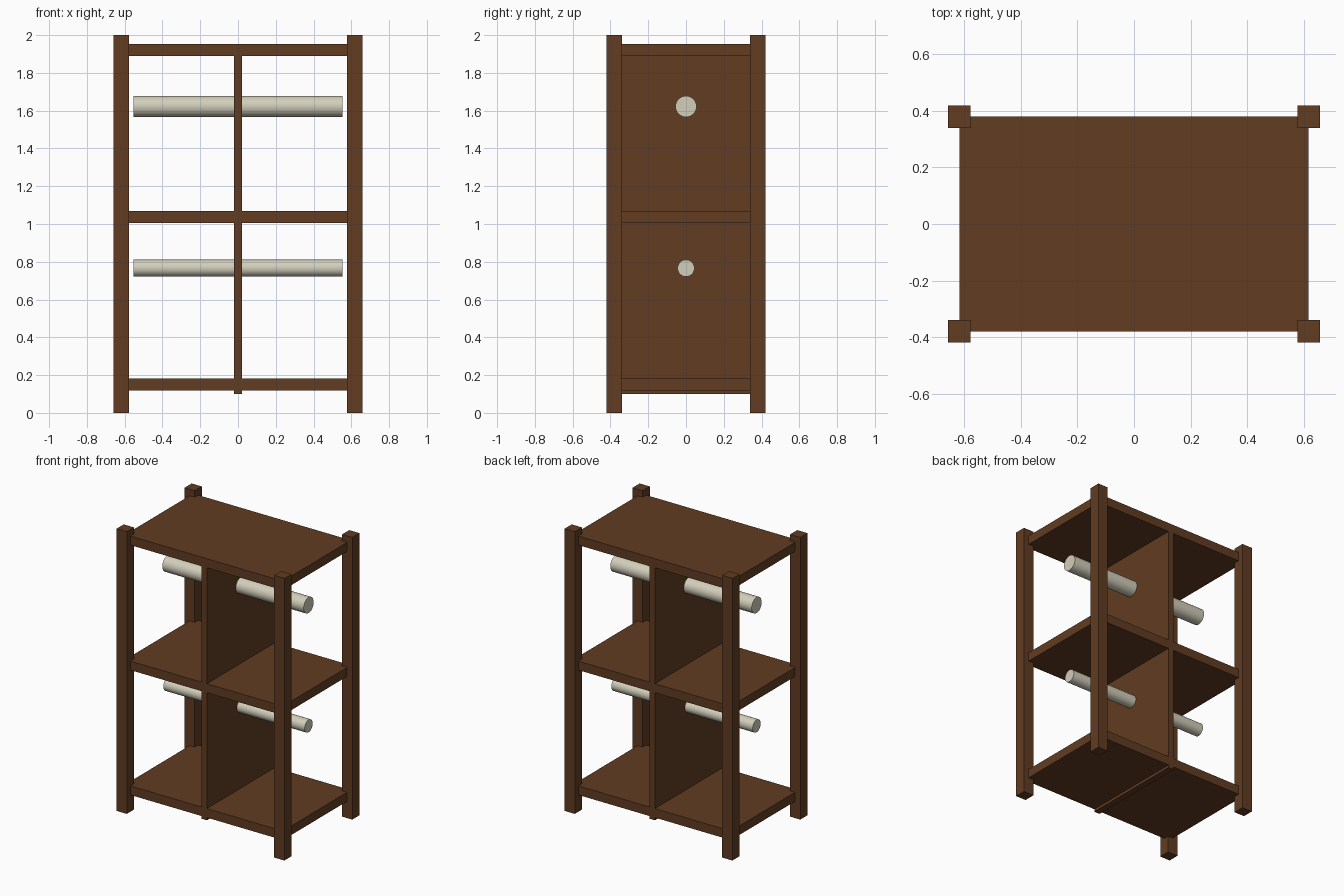
import bpy
from math import radians

cube = bpy.data.objects.get("Cube")
if cube:
    bpy.data.objects.remove(cube, do_unlink=True)


def material(name, colour):
    mat = bpy.data.materials.new(name)
    mat.use_nodes = True
    mat.diffuse_color = colour
    mat.node_tree.nodes["Principled BSDF"].inputs["Base Color"].default_value = colour
    return mat


wood = material("brown wood", (0.12, 0.045, 0.016, 1))
cream = material("cream rod", (0.65, 0.62, 0.50, 1))


def box(name, centre, size):
    bpy.ops.mesh.primitive_cube_add(size=1, location=centre)
    obj = bpy.context.object
    obj.name = name
    obj.scale = size
    bpy.ops.object.transform_apply(location=False, rotation=False, scale=True)
    obj.data.materials.append(wood)


def rod(name, height, radius):
    bpy.ops.mesh.primitive_cylinder_add(
        vertices=32, radius=radius, depth=1.108,
        location=(0, 0, height), rotation=(0, radians(90), 0))
    obj = bpy.context.object
    obj.name = name
    obj.data.materials.append(cream)
    bpy.ops.object.shade_smooth_by_angle(angle=radians(30))


# Corner posts
for side, x in (("left", 1), ("right", -1)):
    for end, y in (("front", -1), ("back", 1)):
        box(f"{end}_{side}_post", (x * 0.618, y * 0.38, 1), (0.08, 0.08, 2))

# Shelves
for name, z in (("bottom_shelf", 0.151), ("middle_shelf", 1.036), ("top_shelf", 1.922)):
    box(name, (0, 0, z), (1.236, 0.76, 0.064))

# Upright divider, reaching just below the bottom shelf
box("centre_divider", (0, 0, 1.0), (0.044, 0.76, 1.8))

# Hanging rods
rod("upper_rod", 1.622, 0.056)
rod("lower_rod", 0.766, 0.045)
